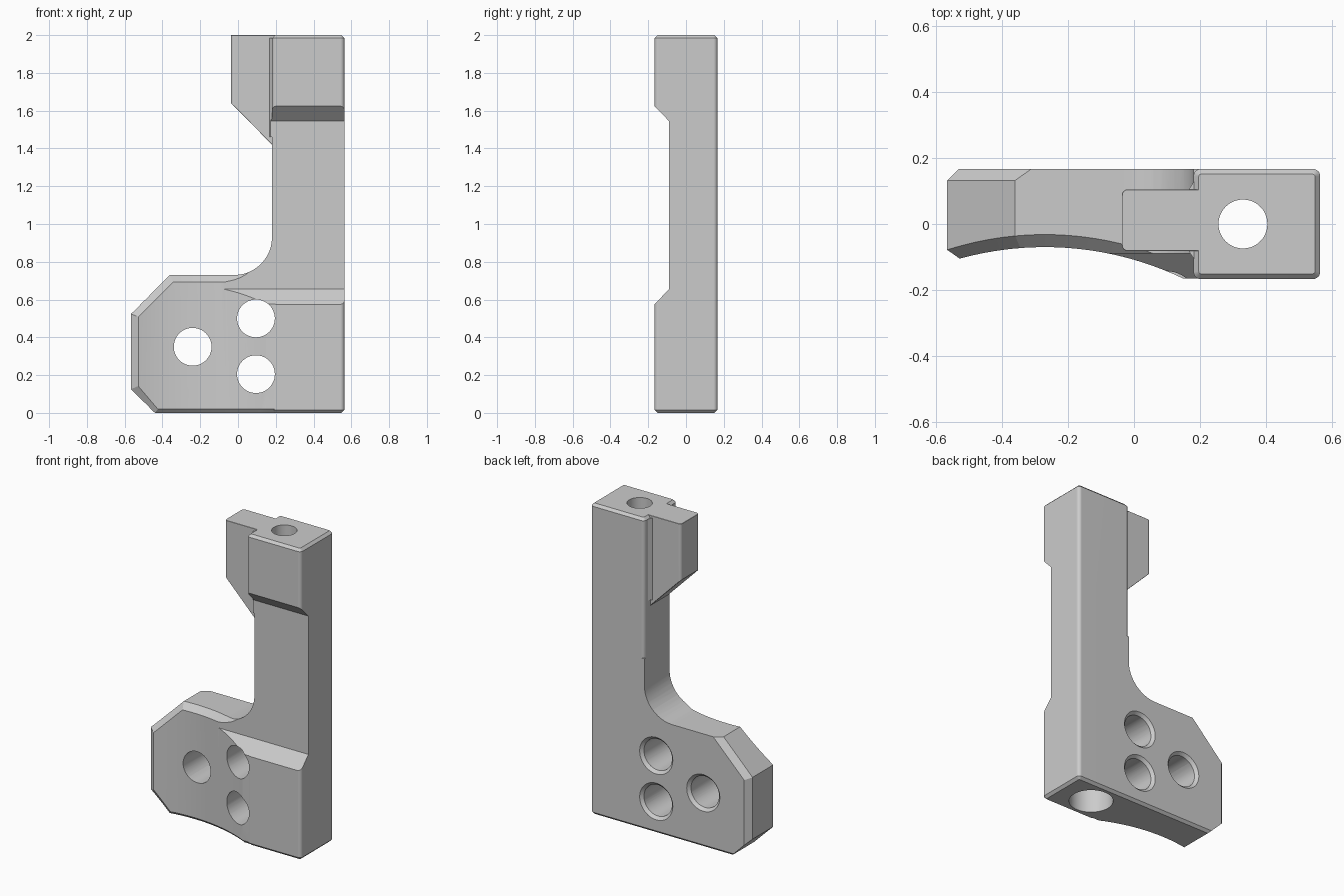
import bpy, bmesh, math
from mathutils import Matrix, Vector

cube = bpy.data.objects.get("Cube")
if cube:
    bpy.data.objects.remove(cube, do_unlink=True)

HALF = 0.167      # half thickness of the bracket
RIGHT = 0.564     # outer side of the column
CHAMFER = 0.038   # front chamfer of the foot

grey = bpy.data.materials.new("plain_grey")
grey.use_nodes = True
colour = (0.6, 0.6, 0.6, 1)
grey.diffuse_color = colour
grey.node_tree.nodes["Principled BSDF"].inputs["Base Color"].default_value = colour


def finish(bm, name):
    bmesh.ops.recalc_face_normals(bm, faces=bm.faces[:])
    if bm.calc_volume(signed=True) < 0:
        bmesh.ops.reverse_faces(bm, faces=bm.faces[:])
    mesh = bpy.data.meshes.new(name)
    bm.to_mesh(mesh)
    bm.free()
    mesh.materials.append(grey)
    obj = bpy.data.objects.new(name, mesh)
    bpy.context.collection.objects.link(obj)
    return obj


def prism(points, lo, hi, axis="y"):
    """Extrude a profile along one axis; returns the bmesh and its lo face."""
    place = {"x": lambda p, t: (t, p[0], p[1]),
             "y": lambda p, t: (p[0], t, p[1]),
             "z": lambda p, t: (p[0], p[1], t)}[axis]
    bm = bmesh.new()
    a = [bm.verts.new(place(p, lo)) for p in points]
    b = [bm.verts.new(place(p, hi)) for p in points]
    cap = bm.faces.new(a)
    bm.faces.new(b[::-1])
    for i in range(len(a)):
        j = (i + 1) % len(a)
        bm.faces.new((a[j], a[i], b[i], b[j]))
    bmesh.ops.recalc_face_normals(bm, faces=bm.faces[:])
    if bm.calc_volume(signed=True) < 0:
        bmesh.ops.reverse_faces(bm, faces=bm.faces[:])
    return bm, cap


def bevel(bm, rule, width, segments=1):
    edges = [e for e in bm.edges if rule((e.verts[0].co + e.verts[1].co) / 2,
                                         e.verts[0].co - e.verts[1].co)]
    bmesh.ops.bevel(bm, geom=edges, offset=width, segments=segments,
                    profile=0.5, affect="EDGES", clamp_overlap=True)


def cylinder(name, centre, r1, r2, depth, along_y):
    bm = bmesh.new()
    turn = Matrix.Rotation(-math.pi / 2, 4, "X") if along_y else Matrix()
    bmesh.ops.create_cone(bm, cap_ends=True, segments=48, radius1=r1, radius2=r2,
                          depth=depth, matrix=Matrix.Translation(centre) @ turn)
    return finish(bm, name)


def combine(target, other, operation):
    other.hide_render = True
    mod = target.modifiers.new("join", "BOOLEAN")
    mod.operation = operation
    mod.solver = "EXACT"
    mod.object = other
    bpy.ops.object.select_all(action="DESELECT")
    bpy.context.view_layer.objects.active = target
    target.select_set(True)
    bpy.ops.object.modifier_apply(modifier=mod.name)
    bpy.data.objects.remove(other, do_unlink=True)


# Upright column with rounded corners and small end chamfers
bm, _ = prism([(0.18, -HALF), (RIGHT, -HALF), (RIGHT, HALF), (0.18, HALF)], 0, 2, "z")
bevel(bm, lambda m, d: abs(d.z) > 1, 0.022, 4)
bevel(bm, lambda m, d: m.z > 1.99 or m.z < 0.01, 0.016)
bracket = finish(bm, "bracket_body")

# Foot with cut corners and a large fillet up to the column
outline = [(-0.44, 0), (0.4, 0), (0.4, 1.1), (0.18, 1.1)]
for i in range(13):
    a = -math.pi / 2 * i / 12
    outline.append((-0.02 + 0.2 * math.cos(a), 0.93 + 0.2 * math.sin(a)))
outline += [(-0.36, 0.73), (-0.566, 0.524), (-0.566, 0.126)]
bm, front = prism(outline, -HALF, HALF)
bmesh.ops.inset_region(bm, faces=[front], thickness=CHAMFER, use_even_offset=True)
inner = min(bm.faces, key=lambda f: f.calc_center_median().y - f.calc_area())
for v in bm.verts:
    if v in inner.verts:
        if v.co.z < 0.05:
            v.co.z = 0.02
    elif v.co.y < 0:
        v.co.y += 0.02 if v.co.z < 0.01 else CHAMFER
bevel(bm, lambda m, d: m.y > 0.16 and m.x < -0.45 and m.z > 0.2, 0.035)
bevel(bm, lambda m, d: m.y > 0.16 and m.z < 0.01, 0.016)

# Hollow the front of the foot along a shallow arc
for i in range(24):
    bmesh.ops.bisect_plane(bm, geom=bm.verts[:] + bm.edges[:] + bm.faces[:],
                           dist=0.0001, plane_co=Vector((-0.5413 + 0.03 * i, 0, 0)),
                           plane_no=Vector((1, 0, 0)))
RADIUS = 0.97
for v in bm.verts:
    if v.co.y < -0.1:
        dx = v.co.x + 0.27
        arc = -0.07 - RADIUS + math.sqrt(RADIUS ** 2 - dx ** 2)
        v.co.y += max(arc, -HALF) + HALF
bmesh.ops.triangulate(bm, faces=bm.faces[:])
combine(bracket, finish(bm, "foot"), "UNION")

# Side lug at the top with a sloping underside
bm, _ = prism([(0.25, 2), (-0.037, 2), (-0.037, 1.64), (0.18, 1.42), (0.25, 1.42)],
              -0.082, 0.105)
bevel(bm, lambda m, d: m.x < -0.03 and abs(d.z) > 0.1, 0.018, 4)
bevel(bm, lambda m, d: m.x < 0.17 and (m.z > 1.99 or abs(d.x) > 0.1), 0.016)
combine(bracket, finish(bm, "side_lug"), "UNION")

# Small corner webs between lug and column
for side, base in ((1, 0.1), (-1, 0.077)):
    bm, _ = prism([(0.163, side * base), (0.22, side * base), (0.22, side * (base + 0.03)),
                   (0.182, side * (base + 0.03))], 1.46, 1.985, "z")
    combine(bracket, finish(bm, "corner_web"), "UNION")

# Front relief with sloped ends
bm, _ = prism([(-0.3, 0.435), (-0.09, 0.655), (-0.09, 1.545), (-0.3, 1.76)], -0.27, 0.7, "x")
combine(bracket, finish(bm, "relief_cutter"), "DIFFERENCE")

# Three cross holes, countersunk at the back
for x, z in ((-0.24, 0.35), (0.095, 0.5), (0.095, 0.205)):
    combine(bracket, cylinder("hole_cutter", (x, 0, z), 0.1, 0.1, 1, True), "DIFFERENCE")
    combine(bracket, cylinder("sink_cutter", (x, HALF, z), 0.098, 0.138, 0.04, True),
            "DIFFERENCE")

# Long vertical bore with a wider pocket underneath
combine(bracket, cylinder("bore_cutter", (0.33, 0, 1), 0.074, 0.074, 3, False), "DIFFERENCE")
combine(bracket, cylinder("pocket_cutter", (0.33, 0, 0), 0.13, 0.13, 0.3, False), "DIFFERENCE")

# Smooth the rounded corners while the broad faces stay flat
bracket.select_set(True)
bpy.context.view_layer.objects.active = bracket
bpy.ops.object.shade_smooth_by_angle(angle=math.radians(28))
weighted = bracket.modifiers.new("flat_faces", "WEIGHTED_NORMAL")
weighted.keep_sharp = True
